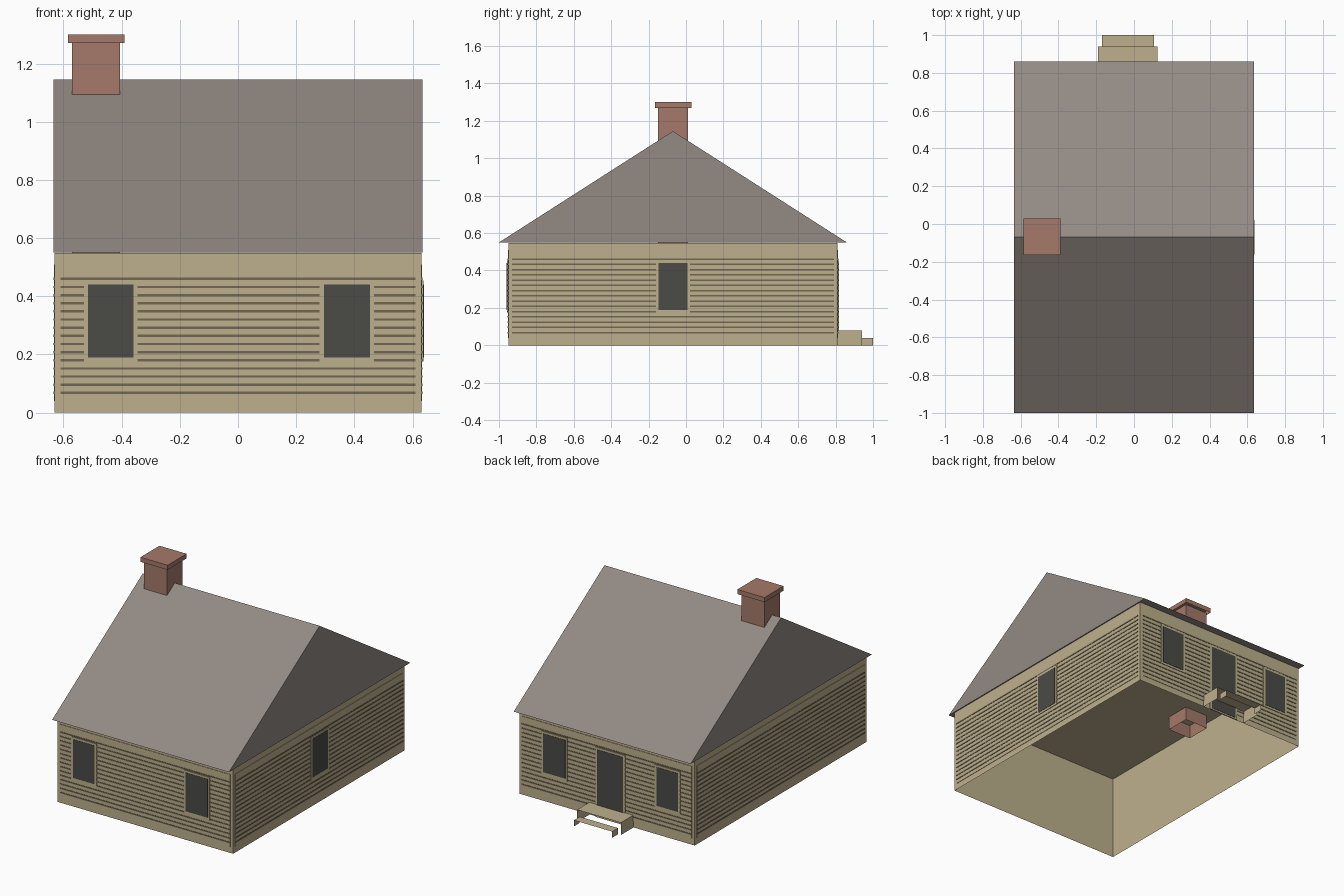
import bpy
import bmesh
from mathutils import Vector

cube = bpy.data.objects.get("Cube")
if cube:
    bpy.data.objects.remove(cube, do_unlink=True)


def material(name, rgb):
    mat = bpy.data.materials.new(name)
    mat.use_nodes = True
    mat.diffuse_color = (*rgb, 1)
    bsdf = mat.node_tree.nodes["Principled BSDF"]
    bsdf.inputs["Base Color"].default_value = (*rgb, 1)
    bsdf.inputs["Roughness"].default_value = 0.9
    return mat


SIDING = material("tan siding", (0.515, 0.434, 0.27))
GROOVE = material("dark tan groove", (0.162, 0.136, 0.089))
ROOF = material("grey brown roof", (0.292, 0.254, 0.227))
BRICK = material("red brick", (0.376, 0.195, 0.144))
GLASS = material("dark glass", (0.069, 0.072, 0.061))


def finish(name, bm, mat):
    mesh = bpy.data.meshes.new(name)
    bm.to_mesh(mesh)
    bm.free()
    mesh.materials.append(mat)
    obj = bpy.data.objects.new(name, mesh)
    bpy.context.collection.objects.link(obj)
    return obj


def add_box(bm, x, y, z, open_sides=()):
    """Box from (min, max) ranges; faces pointing along open_sides are left out."""
    verts = bmesh.ops.create_cube(bm, size=1)["verts"]
    for v in verts:
        v.co = Vector(r[0] if c < 0 else r[1] for c, r in zip(v.co, (x, y, z)))
    bm.normal_update()
    faces = {f for v in verts for f in v.link_faces}
    gone = [f for f in faces if any(f.normal.dot(Vector(d)) > 0.9 for d in open_sides)]
    bmesh.ops.delete(bm, geom=gone, context="FACES")


def box(name, mat, x, y, z, open_sides=()):
    bm = bmesh.new()
    add_box(bm, x, y, z, open_sides)
    return finish(name, bm, mat)


DOWN, BACK, FRONT = (0, 0, -1), (0, 1, 0), (0, -1, 0)
HALF, Y0, Y1, EAVE = 0.63, -0.95, 0.81, 0.55

# House body, open at the bottom
box("walls", SIDING, (-HALF, HALF), (Y0, Y1), (0, EAVE - 0.002), [DOWN])

# Gabled roof
bm = bmesh.new()
profile = [(-1.0, EAVE), (0.86, EAVE), (-0.07, 1.145)]
ends = [[bm.verts.new((x, y, z)) for y, z in profile] for x in (-0.635, 0.635)]
bm.faces.new(ends[0])
bm.faces.new(ends[1])
for i in range(3):
    j = (i + 1) % 3
    bm.faces.new((ends[0][i], ends[0][j], ends[1][j], ends[1][i]))
bmesh.ops.recalc_face_normals(bm, faces=bm.faces)
finish("roof", bm, ROOF)

# Chimney
box("chimney_shaft", BRICK, (-0.57, -0.405), (-0.15, 0.01), (0.46, 1.27), [DOWN])
box("chimney_cap", BRICK, (-0.585, -0.39), (-0.165, 0.03), (1.27, 1.3), [DOWN])


def on_wall(bm, wall, u, z, depth):
    """Thin plate on the outside of a wall; u runs along the wall."""
    if wall == "front":
        add_box(bm, u, (Y0 - depth, Y0), z, [BACK])
    elif wall == "back":
        add_box(bm, u, (Y1, Y1 + depth), z, [FRONT])
    elif wall == "left":
        add_box(bm, (HALF, HALF + depth), u, z, [(-1, 0, 0)])
    else:
        add_box(bm, (-HALF - depth, -HALF), u, z, [(1, 0, 0)])


def plate(name, mat, wall, u, z, depth):
    bm = bmesh.new()
    on_wall(bm, wall, u, z, depth)
    finish(name, bm, mat)


# Clapboard panels with dark grooves
for wall in ("front", "back", "left", "right"):
    u = (-0.61, 0.61) if wall in ("front", "back") else (-0.93, 0.79)
    plate(wall + "_siding_panel", SIDING, wall, u, (0.04, 0.51), 0.003)
    bm = bmesh.new()
    for i in range(15):
        z = 0.068 + i * 0.028
        on_wall(bm, wall, u, (z - 0.004, z + 0.004), 0.005)
    finish(wall + "_siding_grooves", bm, GROOVE)


# Windows and door: trim with a dark pane
def opening(name, wall, u, z):
    t = 0.014
    plate(name + "_trim", SIDING, wall, (u[0] - t, u[1] + t),
          (max(z[0] - t, 0), z[1] + t), 0.007)
    plate(name + "_pane", GLASS, wall, u, z, 0.009)


SILL = (0.19, 0.44)
for wall in ("front", "back"):
    opening(wall + "_window_a", wall, (-0.515, -0.36), SILL)
    opening(wall + "_window_b", wall, (0.295, 0.453), SILL)
opening("left_window", "left", (-0.147, 0.008), SILL)
opening("back_door", "back", (-0.12, 0.065), (0.01, 0.44))

# Back steps: treads with side panels and no risers
box("upper_step", SIDING, (-0.19, 0.125), (Y1, 0.94), (0, 0.08), [DOWN, BACK, FRONT])
box("lower_step", SIDING, (-0.17, 0.105), (0.94, 1.0), (0, 0.04), [DOWN, BACK, FRONT])
